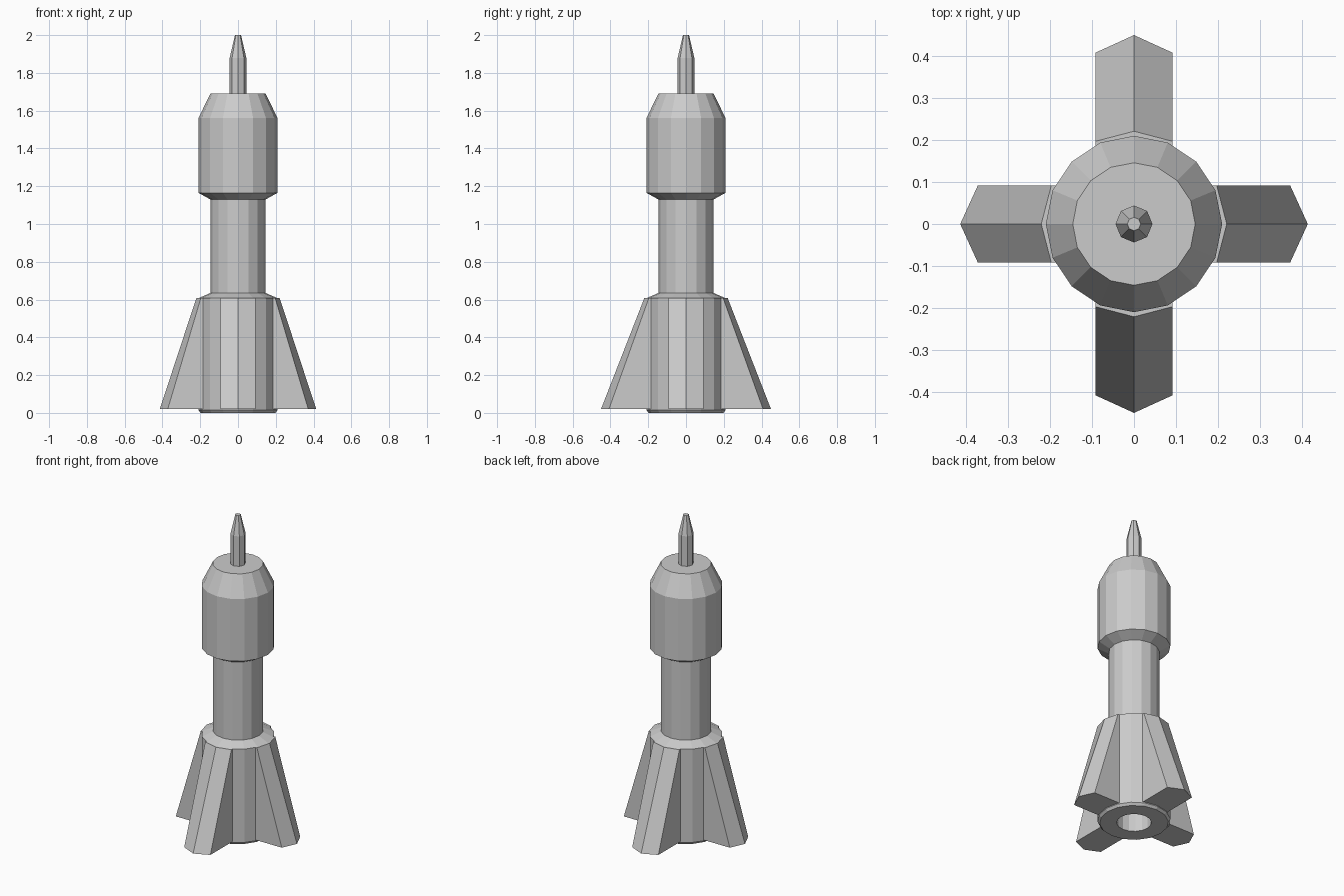
import bpy, bmesh
from math import sin, cos, pi
from mathutils import Matrix

if "Cube" in bpy.data.objects:
    bpy.data.objects.remove(bpy.data.objects["Cube"])


def make_object(name, bm):
    bmesh.ops.recalc_face_normals(bm, faces=bm.faces)
    mesh = bpy.data.meshes.new(name)
    bm.to_mesh(mesh)
    bm.free()
    obj = bpy.data.objects.new(name, mesh)
    bpy.context.collection.objects.link(obj)
    return obj


def skin(bm, rings, caps=True):
    """Bridge successive vertex loops and cap both ends."""
    loops = [[bm.verts.new(p) for p in ring] for ring in rings]
    n = len(loops[0])
    for a, b in zip(loops, loops[1:]):
        for i in range(n):
            j = (i + 1) % n
            bm.faces.new((a[i], a[j], b[j], b[i]))
    if caps:
        bm.faces.new(loops[0][::-1])
        bm.faces.new(loops[-1])


def turned(name, profile, sides):
    """Faceted solid of revolution from (radius, height) pairs."""
    bm = bmesh.new()
    skin(bm, [[(r * sin(2 * pi * i / sides), r * cos(2 * pi * i / sides), z)
               for i in range(sides)] for r, z in profile])
    return make_object(name, bm)


# Engine skirt with a recessed nozzle and sloped shoulder
turned("engine_skirt", [(0.1, 0.25), (0.1, 0.0), (0.198, 0.0), (0.21, 0.015),
                        (0.21, 0.607), (0.146, 0.635)], 16)

# Slim middle column
turned("column", [(0.146, 0.63), (0.146, 1.135)], 16)

# Wide upper stage with chamfered ends
turned("upper_stage", [(0.146, 1.13), (0.21, 1.165), (0.21, 1.56), (0.146, 1.69)], 16)

# Nose spike
turned("nose_spike", [(0.044, 1.68), (0.044, 1.88), (0.016, 2.0)], 8)


# Four tapered fins with ridged outer edges; the y pair reaches further
def fin_section(corner, ridge, z, w=0.092):
    return [(0.15, -w, z), (corner, -w, z), (ridge, 0, z), (corner, w, z), (0.15, w, z)]


fins = [("right_fin", 0, 0.414), ("back_fin", 1, 0.45),
        ("left_fin", 2, 0.414), ("front_fin", 3, 0.45)]
for name, quarter, reach in fins:
    bm = bmesh.new()
    skin(bm, [fin_section(reach - 0.042, reach, 0.02), fin_section(0.197, 0.221, 0.607)])
    bm.transform(Matrix.Rotation(quarter * pi / 2, 4, 'Z'))
    make_object(name, bm)
